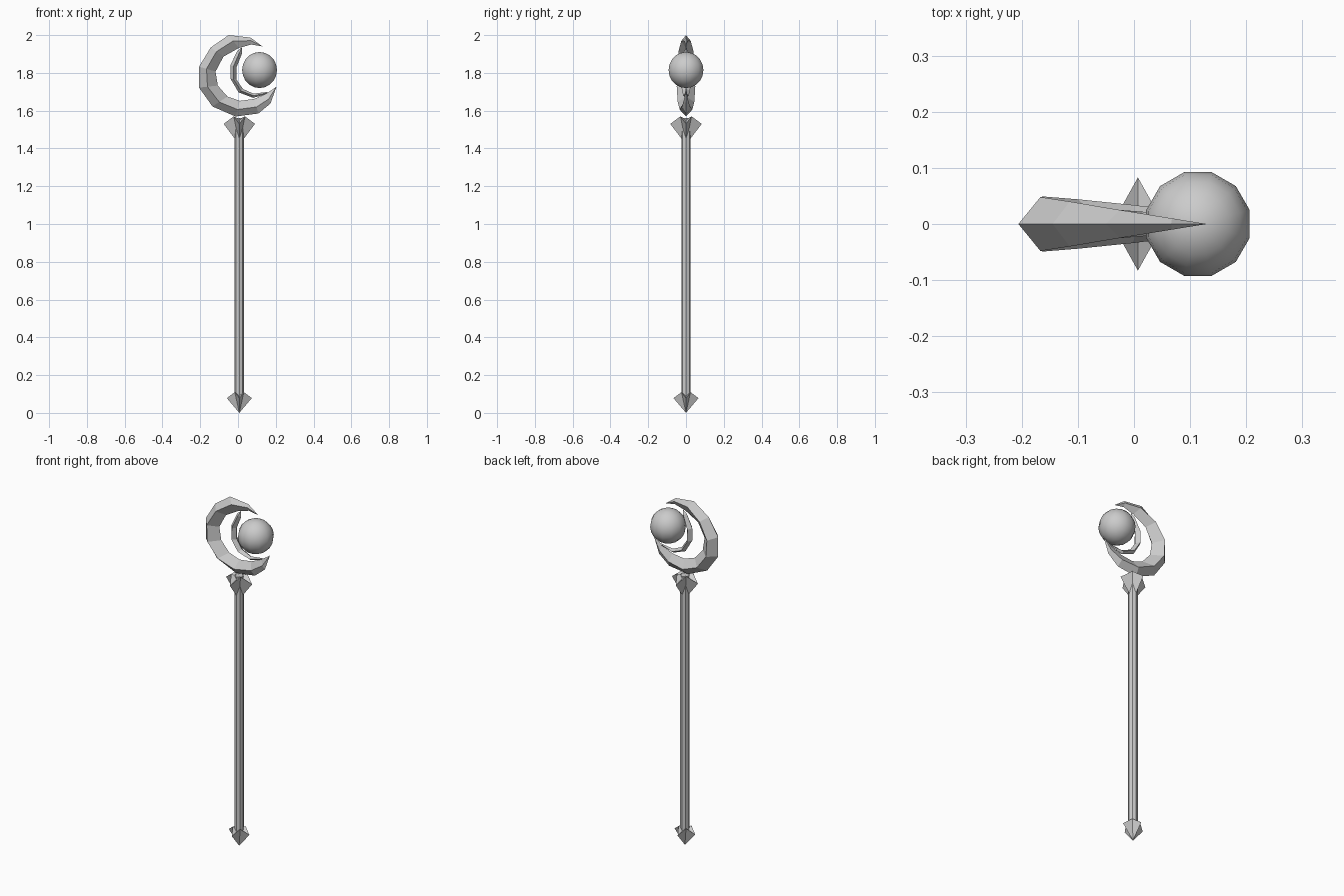
import bpy, bmesh, math
from mathutils import Matrix

if "Cube" in bpy.data.objects:
    bpy.data.objects.remove(bpy.data.objects["Cube"])

CX = 0.007  # shaft axis


def finish(bm, name):
    bmesh.ops.recalc_face_normals(bm, faces=bm.faces)
    me = bpy.data.meshes.new(name)
    bm.to_mesh(me)
    bm.free()
    ob = bpy.data.objects.new(name, me)
    bpy.context.collection.objects.link(ob)
    return ob


def star(name, tip_r, tip_z, valley_r, valley_z, bottom_z, top_z):
    """Four-pointed faceted collar: tips on the axes, raised valleys between."""
    bm = bmesh.new()
    ring = []
    for i in range(8):
        r, z = (tip_r, tip_z) if i % 2 == 0 else (valley_r, valley_z)
        a = i * math.pi / 4
        ring.append(bm.verts.new((CX + r * math.cos(a), r * math.sin(a), z)))
    ends = [bm.verts.new((CX, 0, z)) for z in (bottom_z, top_z)]
    for i in range(8):
        for e in ends:
            bm.faces.new((ring[i], ring[(i + 1) % 8], e))
    return finish(bm, name)


def crescent(name, outer, inner, widths, t):
    """Diamond-section blade between two edges in the XZ plane, pointed at both ends."""
    bm = bmesh.new()
    rings = []
    for (ox, oz), (ix, iz), w in zip(outer, inner, widths):
        mx, mz = ox + (ix - ox) * t, oz + (iz - oz) * t
        pts = [(ox, 0, oz), (mx, -w, mz), (ix, 0, iz), (mx, w, mz)]
        rings.append([bm.verts.new(p) for p in pts])
    for a, b in zip(rings, rings[1:]):
        for k in range(4):
            n = (k + 1) % 4
            bm.faces.new((a[k], a[n], b[n], b[k]))
    bm.faces.new(rings[0])
    bm.faces.new(rings[-1])
    bmesh.ops.remove_doubles(bm, verts=bm.verts, dist=0.0005)
    return finish(bm, name)


# Shaft
bm = bmesh.new()
bmesh.ops.create_cone(bm, cap_ends=True, segments=8, radius1=0.025, radius2=0.025,
                      depth=1.48, matrix=Matrix.Translation((CX, 0, 0.82)))
finish(bm, "shaft")

# Collar and foot spike
star("collar", 0.083, 1.53, 0.042, 1.57, 1.42, 1.555)
star("foot_spike", 0.066, 0.078, 0.034, 0.11, 0.0, 0.095)

# Large crescent
outer = [(0.13, 1.94), (0.066, 1.987), (-0.05, 2.0), (-0.145, 1.934), (-0.206, 1.833),
         (-0.206, 1.722), (-0.135, 1.622), (-0.013, 1.569), (0.108, 1.585),
         (0.172, 1.638), (0.204, 1.727)]
inner = [(0.13, 1.94), (0.07, 1.95), (0.005, 1.932), (-0.077, 1.886), (-0.119, 1.807),
         (-0.107, 1.733), (-0.056, 1.675), (0.01, 1.652), (0.085, 1.662),
         (0.15, 1.69), (0.204, 1.727)]
crescent("crescent", outer, inner,
         [0, 0.01, 0.025, 0.04, 0.048, 0.049, 0.044, 0.034, 0.022, 0.01, 0], 0.45)

# Thin inner crescent cradling the orb
outer = [(0.02, 1.935), (-0.005, 1.915), (-0.04, 1.84), (-0.04, 1.77), (0.003, 1.697),
         (0.08, 1.668), (0.16, 1.69)]
inner = [(0.02, 1.935), (0.02, 1.90), (-0.008, 1.83), (-0.008, 1.765), (0.026, 1.715),
         (0.082, 1.69), (0.16, 1.70)]
crescent("orb_cradle", outer, inner, [0, 0.014, 0.022, 0.025, 0.022, 0.014, 0], 0.5)

# Orb
bm = bmesh.new()
bmesh.ops.create_uvsphere(bm, u_segments=12, v_segments=10, radius=0.0955,
                          matrix=Matrix.Translation((0.114, 0, 1.815))
                          @ Matrix.Rotation(math.radians(15), 4, 'Z'))
orb = finish(bm, "orb")
for p in orb.data.polygons:
    p.use_smooth = True
